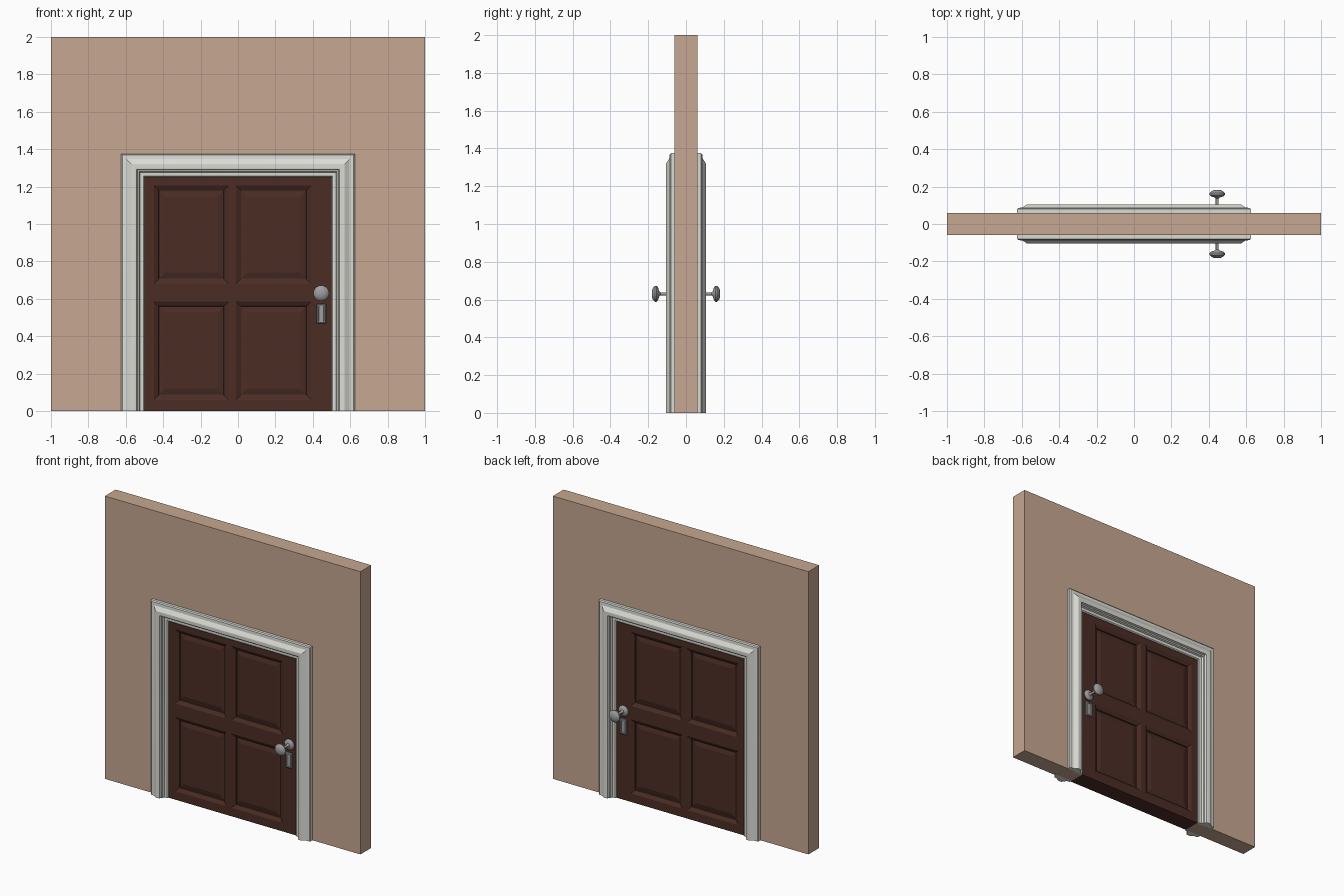
import bpy, bmesh, math
from mathutils import Matrix

if "Cube" in bpy.data.objects:
    bpy.data.objects.remove(bpy.data.objects["Cube"])


def material(name, rgb):
    m = bpy.data.materials.new(name)
    m.diffuse_color = (*rgb, 1)
    m.use_nodes = True
    m.node_tree.nodes["Principled BSDF"].inputs["Base Color"].default_value = m.diffuse_color
    return m


WALL = material("tan plaster", (0.57, 0.39, 0.285))
WOOD = material("dark brown wood", (0.07, 0.026, 0.018))
TRIM = material("off white paint", (0.72, 0.72, 0.67))
METAL = material("grey metal", (0.34, 0.34, 0.34))
T = 0.06                      # half thickness of the wall
W, H = 0.5, 1.25              # half width and height of the opening


def finish(bm, name, mat, both=False, smooth=None):
    """Make an object; both=True adds a copy mirrored to the back of the wall."""
    bmesh.ops.recalc_face_normals(bm, faces=bm.faces)
    if both:
        dup = bmesh.ops.duplicate(bm, geom=bm.verts[:] + bm.edges[:] + bm.faces[:])["geom"]
        for v in dup:
            if isinstance(v, bmesh.types.BMVert):
                v.co.y *= -1
        bmesh.ops.reverse_faces(bm, faces=[f for f in dup if isinstance(f, bmesh.types.BMFace)])
    me = bpy.data.meshes.new(name)
    bm.to_mesh(me)
    bm.free()
    me.materials.append(mat)
    ob = bpy.data.objects.new(name, me)
    bpy.context.collection.objects.link(ob)
    if smooth:
        bpy.ops.object.select_all(action='DESELECT')
        ob.select_set(True)
        bpy.context.view_layer.objects.active = ob
        bpy.ops.object.shade_smooth_by_angle(angle=math.radians(smooth))
    return ob


# wall: arch-shaped outline around the door opening, extruded
bm = bmesh.new()
outline = [(-1, 0), (-1, 2), (1, 2), (1, 0), (W, 0), (W, H), (-W, H), (-W, 0)]
f = bm.faces.new([bm.verts.new((x, -T, z)) for x, z in outline])
ext = bmesh.ops.extrude_face_region(bm, geom=[f])["geom"]
bmesh.ops.translate(bm, vec=(0, 2 * T, 0), verts=[v for v in ext if isinstance(v, bmesh.types.BMVert)])
finish(bm, "wall", WALL)

# door: grid face on each side, panel cells sunk with moulded edges
bm = bmesh.new()
xs = [-W, -0.45, -0.05, -0.01, 0.39, W]
zs = [0, 0.06, 0.585, 0.68, 1.205, H]
grids, panels = [], []
for s in (-1, 1):
    g = [[bm.verts.new((x, s * T, z)) for z in zs] for x in xs]
    for i in range(5):
        for j in range(5):
            q = [g[i][j], g[i + 1][j], g[i + 1][j + 1], g[i][j + 1]]
            face = bm.faces.new(q if s < 0 else q[::-1])
            if i in (1, 3) and j in (1, 3):
                panels.append(face)
    grids.append(g)
a, b = grids
rim = [(i, 0) for i in range(5)] + [(5, j) for j in range(5)]
rim += [(5 - i, 5) for i in range(5)] + [(0, 5 - j) for j in range(5)]
for (i, j), (k, l) in zip(rim, rim[1:] + rim[:1]):
    bm.faces.new([a[k][l], a[i][j], b[i][j], b[k][l]])
bm.normal_update()
for thick, depth in ((0.035, -0.014), (0.003, -0.008), (0.006, 0.0), (0.04, 0.008)):
    bmesh.ops.inset_individual(bm, faces=panels, thickness=thick, depth=depth)
    bm.normal_update()
finish(bm, "panelled_door", WOOD)

# door trim: moulding profile (offset outward, depth) mitred round the opening
profile = [(0, 0.05), (0, 0.064), (0.006, 0.07), (0.025, 0.072), (0.03, 0.085),
           (0.038, 0.087), (0.042, 0.102), (0.05, 0.105), (0.07, 0.105),
           (0.085, 0.096), (0.097, 0.088), (0.118, 0.086), (0.125, 0.08), (0.125, 0.05)]
bm = bmesh.new()
rings = []
for sx, top in ((-1, 0), (-1, 1), (1, 1), (1, 0)):
    rings.append([bm.verts.new((sx * (W + u), -d, (H + u) * top)) for u, d in profile])
for r0, r1 in zip(rings, rings[1:]):
    for k in range(len(profile)):
        n = (k + 1) % len(profile)
        bm.faces.new([r0[k], r0[n], r1[n], r1[k]])
bm.faces.new(rings[0])
bm.faces.new(rings[-1])
finish(bm, "door_trim", TRIM, both=True, smooth=25)

# knob: lathed rosette, stem and handle
KX, KZ = 0.445, 0.63
bm = bmesh.new()
lathe = [(0.038, 0.055), (0.038, 0.064), (0.03, 0.072), (0.012, 0.077), (0.008, 0.084),
         (0.008, 0.135), (0.014, 0.142), (0.034, 0.148), (0.042, 0.156), (0.042, 0.165),
         (0.033, 0.174), (0.018, 0.181)]
N = 20
rings = [[bm.verts.new((KX + r * math.cos(2 * math.pi * k / N), -y, KZ + r * math.sin(2 * math.pi * k / N)))
          for k in range(N)] for r, y in lathe]
for r0, r1 in zip(rings, rings[1:]):
    for k in range(N):
        n = (k + 1) % N
        bm.faces.new([r0[k], r0[n], r1[n], r1[k]])
bm.faces.new(rings[0])
bm.faces.new(rings[-1])
finish(bm, "door_knob", METAL, both=True, smooth=35)

# keyhole plate: bevelled block with a sunk slot
bm = bmesh.new()
bmesh.ops.create_cube(bm, size=1, matrix=Matrix.Translation((KX, -0.063, 0.52))
                      @ Matrix.Diagonal((0.05, 0.016, 0.105, 1)))
bm.normal_update()
front = [f for f in bm.faces if f.normal.y < -0.9]
for thick, depth in ((0.007, 0.004), (0.008, 0.0), (0.002, -0.006)):
    bmesh.ops.inset_individual(bm, faces=front, thickness=thick, depth=depth)
    bm.normal_update()
finish(bm, "keyhole_plate", METAL, both=True)
